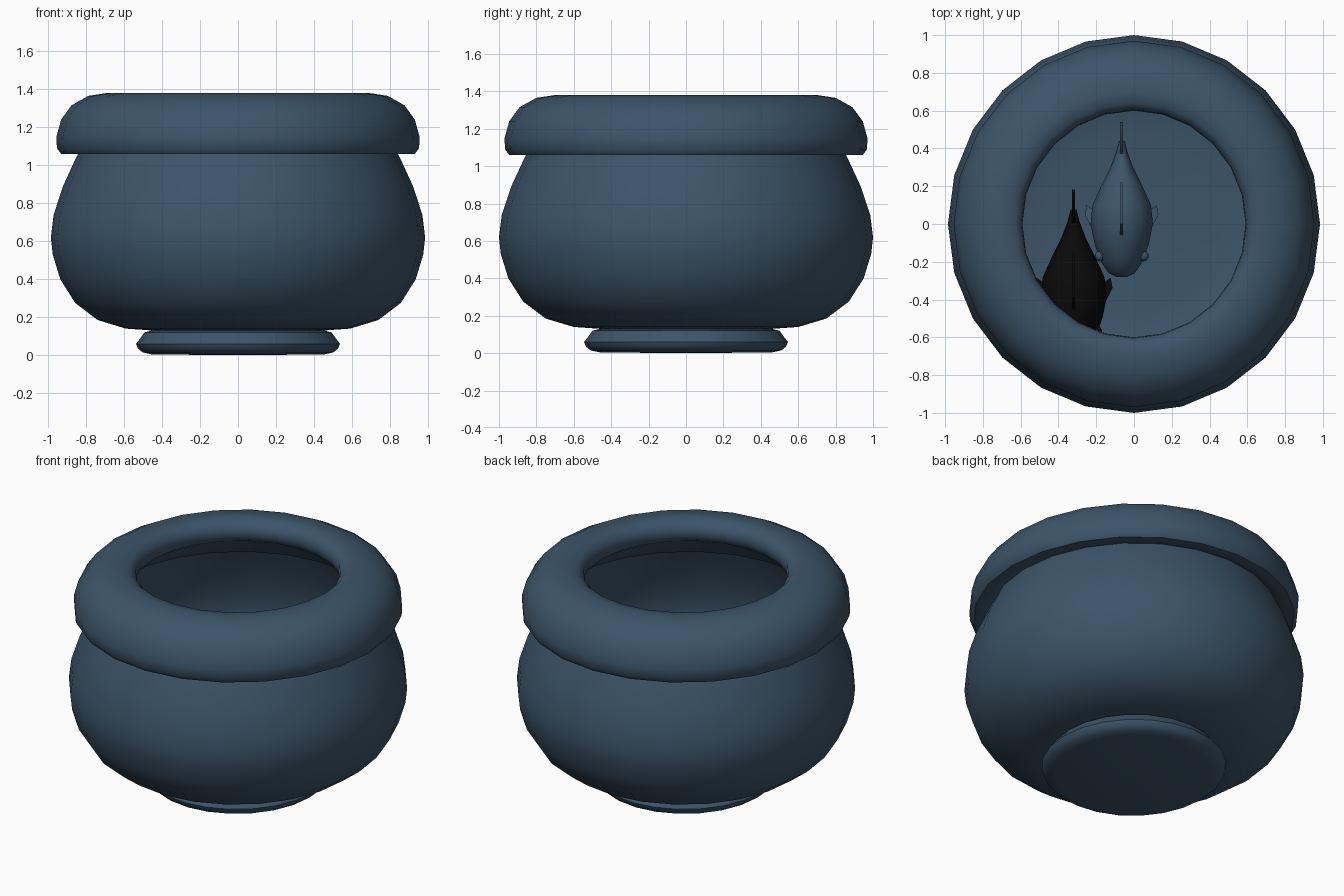
import bpy, bmesh, math
from mathutils import Vector

if "Cube" in bpy.data.objects:
    bpy.data.objects.remove(bpy.data.objects["Cube"])

SIDES = 24


def material(name, rgb):
    m = bpy.data.materials.new(name)
    m.diffuse_color = (*rgb, 1)
    m.use_nodes = True
    m.node_tree.nodes["Principled BSDF"].inputs["Base Color"].default_value = m.diffuse_color
    return m


blue = material("blue_glass", (0.045, 0.09, 0.14))
black = material("black_scales", (0.003, 0.003, 0.003))


def finish(name, bm, mat, angle=40):
    bmesh.ops.remove_doubles(bm, verts=bm.verts, dist=1e-5)
    bmesh.ops.recalc_face_normals(bm, faces=bm.faces)
    me = bpy.data.meshes.new(name)
    bm.to_mesh(me)
    bm.free()
    me.materials.append(mat)
    ob = bpy.data.objects.new(name, me)
    bpy.context.collection.objects.link(ob)
    bpy.ops.object.select_all(action='DESELECT')
    bpy.context.view_layer.objects.active = ob
    ob.select_set(True)
    bpy.ops.object.shade_smooth_by_angle(angle=math.radians(angle))
    return ob


def lathe(name, profile, closed=False):
    """Turn an (r, z) profile round the z axis, slightly narrower in x."""
    bm = bmesh.new()
    pts = [bm.verts.new((0, r, z)) for r, z in profile]
    pairs = list(zip(pts, pts[1:])) + ([(pts[-1], pts[0])] if closed else [])
    edges = [bm.edges.new(p) for p in pairs]
    bmesh.ops.spin(bm, geom=pts + edges, cent=(0, 0, 0), axis=(0, 0, 1),
                   angle=math.tau, steps=SIDES, use_merge=True)
    for v in bm.verts:
        v.co.x *= 0.985
    return finish(name, bm, blue)


# Rounded bowl, thin walled and open at the top
lathe("bowl_body", [(0, .13), (.46, .13), (.6, .14), (.75, .185), (.87, .275),
                    (.95, .4), (.99, .53), (1.0, .62), (.985, .74),
                    (.935, .89), (.87, 1.03), (.84, 1.09)])

# Thick rolled rim
lathe("rim", [(.84, 1.075), (.9, 1.06), (.945, 1.06), (.968, 1.09),
              (.97, 1.15), (.945, 1.24), (.89, 1.315), (.8, 1.365),
              (.7, 1.38), (.64, 1.37), (.605, 1.335), (.6, 1.29),
              (.615, 1.25), (.68, 1.21), (.78, 1.15)], closed=True)

# Low round foot
lathe("foot", [(.46, .13), (.5, .12), (.525, .085), (.545, .06),
               (.535, .035), (.51, .015), (.46, .004), (0, 0)])


def fish(name, location, scale, mat):
    bm = bmesh.new()
    # Body sections: y, half width, half height
    sections = [(-.28, .03, .03), (-.26, .07, .07), (-.2, .11, .12),
                (-.1, .145, .17), (0, .165, .19), (.1, .155, .18),
                (.2, .11, .13), (.3, .06, .08), (.38, .03, .055), (.44, .015, .05)]
    n = 14
    rings = [[bm.verts.new((w * math.cos(math.tau * i / n), y,
                            h * math.sin(math.tau * i / n))) for i in range(n)]
             for y, w, h in sections]
    for a, b in zip(rings, rings[1:]):
        for i in range(n):
            j = (i + 1) % n
            bm.faces.new((a[i], a[j], b[j], b[i]))
    bm.faces.new(rings[0])
    bm.faces.new(rings[-1])

    # Thin wedge-shaped fins: outline points plus a thickness direction
    def fin(points, thick):
        t = Vector(thick)
        sides = [[bm.verts.new(Vector(p) + s * t) for p in points] for s in (-1, 1)]
        bm.faces.new(sides[0])
        bm.faces.new(sides[1][::-1])
        for i in range(len(points)):
            j = (i + 1) % len(points)
            bm.faces.new((sides[0][i], sides[0][j], sides[1][j], sides[1][i]))

    # Tail fin and back fin stand upright
    fin([(0, .36, .04), (0, .46, .15), (0, .54, .17), (0, .49, 0),
         (0, .54, -.17), (0, .46, -.15), (0, .36, -.04)], (.008, 0, 0))
    fin([(0, -.06, .17), (0, 0, .27), (0, .1, .27), (0, .22, .2),
         (0, .2, .11)], (.008, 0, 0))
    # Side fins and bulging eyes, mirrored
    for s in (-1, 1):
        fin([(s * .13, -.08, -.04), (s * .195, .05, -.08),
             (s * .185, .1, -.09), (s * .13, .06, -.06)], (0, 0, .008))
        eye = bmesh.ops.create_uvsphere(bm, u_segments=10, v_segments=6, radius=.028)
        bmesh.ops.translate(bm, verts=eye["verts"], vec=(s * .115, -.17, .04))
    ob = finish(name, bm, mat)
    ob.location = location
    ob.scale = (scale, scale, scale)
    return ob


# Two fish swimming inside
fish("upper_fish", (-.065, 0, .68), 1.0, blue)
fish("lower_fish", (-.32, -.39, .46), 1.06, black)
